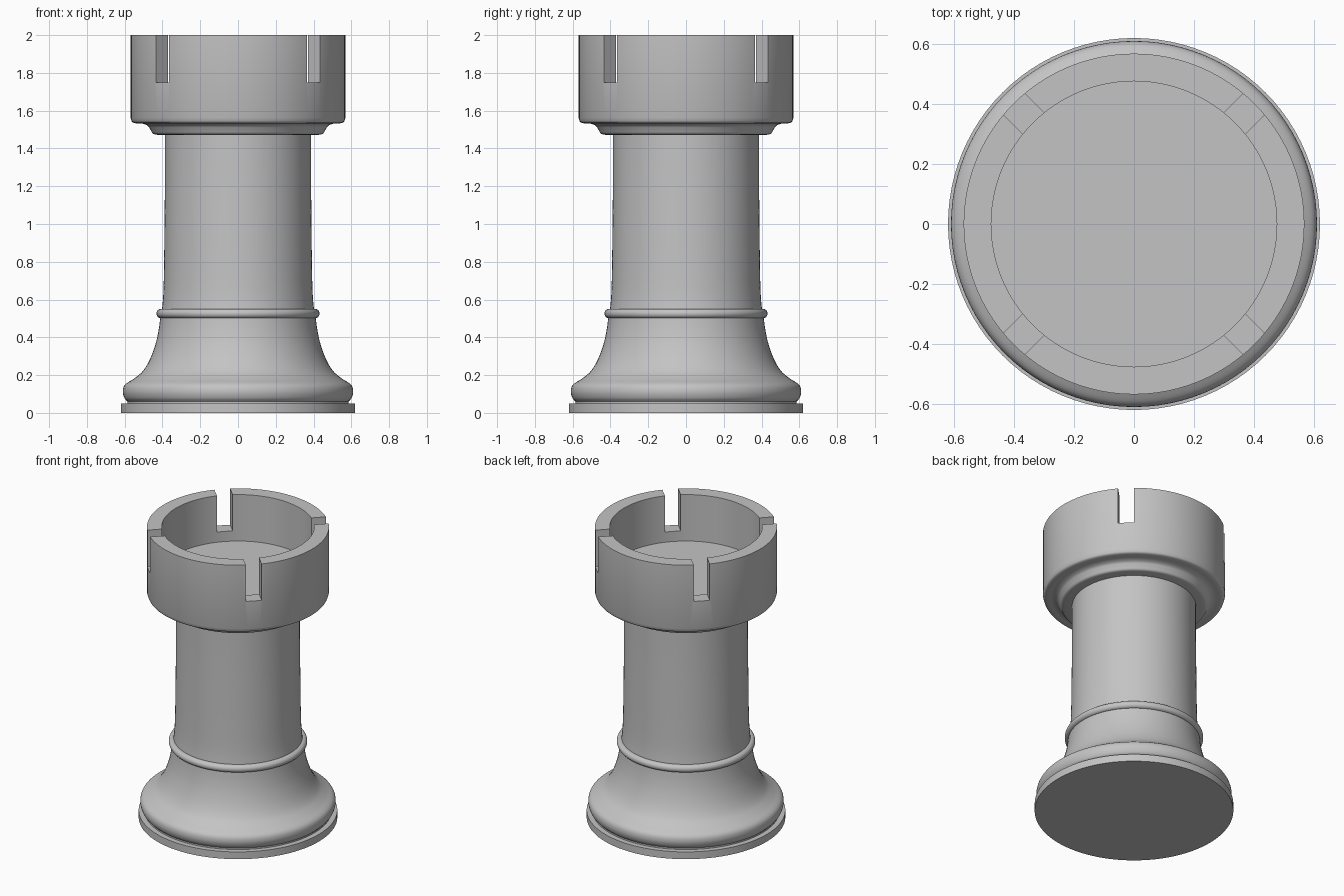
import bpy
import bmesh
import math
from mathutils import Vector

SEGMENTS = 96

cube = bpy.data.objects.get("Cube")
if cube:
    bpy.data.objects.remove(cube, do_unlink=True)

# One plain grey for the whole piece
grey = bpy.data.materials.new("plain_grey")
grey.use_nodes = True
colour = (0.55, 0.55, 0.55, 1)
grey.diffuse_color = colour
grey.node_tree.nodes["Principled BSDF"].inputs["Base Color"].default_value = colour


def curve_through(points, steps=5):
    """Smooth curve through (radius, height) points."""
    pts = [Vector(p) for p in points]
    pts = [2 * pts[0] - pts[1]] + pts + [2 * pts[-1] - pts[-2]]
    out = []
    for a, b, c, d in zip(pts, pts[1:], pts[2:], pts[3:]):
        for i in range(steps):
            t = i / steps
            out.append(0.5 * (2 * b + (c - a) * t + (2 * a - 5 * b + 4 * c - d) * t**2
                              + (3 * b - a - 3 * c + d) * t**3))
    return [tuple(p) for p in out] + [tuple(points[-1])]


def lathe(name, profile):
    """Turn a profile round the z axis, closing it onto the axis."""
    profile = [(0, profile[0][1])] + list(profile)
    if profile[-1][0] > 0:
        profile.append((0, profile[-1][1]))
    bm = bmesh.new()
    verts = [bm.verts.new((r, 0, z)) for r, z in profile]
    edges = [bm.edges.new(pair) for pair in zip(verts, verts[1:])]
    bmesh.ops.spin(bm, geom=verts + edges, cent=(0, 0, 0), axis=(0, 0, 1),
                   angle=math.tau, steps=SEGMENTS)
    bmesh.ops.remove_doubles(bm, verts=bm.verts, dist=0.0001)
    bmesh.ops.recalc_face_normals(bm, faces=bm.faces)
    mesh = bpy.data.meshes.new(name)
    bm.to_mesh(mesh)
    bm.free()
    mesh.materials.append(grey)
    obj = bpy.data.objects.new(name, mesh)
    bpy.context.collection.objects.link(obj)
    return obj


def make_active(obj):
    bpy.ops.object.select_all(action="DESELECT")
    obj.select_set(True)
    bpy.context.view_layer.objects.active = obj


# Flat foot and the flared base above it
foot = lathe("foot", [(0.62, 0), (0.62, 0.05)])
base = lathe("flared_base", [(0.585, 0.04)] + curve_through([
    (0.585, 0.06), (0.602, 0.08), (0.61, 0.115), (0.598, 0.15), (0.55, 0.182),
    (0.505, 0.22), (0.468, 0.28), (0.438, 0.36), (0.42, 0.44), (0.41, 0.52)]))

# Rounded bead round the foot of the column
bead_arc = [(0.408 + 0.024 * math.cos(a), 0.526 + 0.025 * math.sin(a))
            for a in (math.pi * (i / 12 - 0.5) for i in range(13))]
bead = lathe("bead_ring", bead_arc)

# Column, slightly flared at its lower end
column = lathe("column", curve_through([
    (0.404, 0.53), (0.396, 0.62), (0.392, 0.75), (0.389, 1.0), (0.387, 1.25),
    (0.387, 1.5)]))

# Hollow crown with a moulded underside
crown = lathe("crown", curve_through([
    (0.425, 1.472), (0.45, 1.478), (0.464, 1.5), (0.478, 1.52), (0.505, 1.531),
    (0.54, 1.533), (0.56, 1.54), (0.568, 1.56)])
    + [(0.568, 2.0), (0.476, 2.0), (0.476, 1.68)])

# Four slots cut through the crown wall on the diagonals
for side in (1, -1):
    bpy.ops.mesh.primitive_cube_add(size=1, location=(0, 0, 1.95),
                                    rotation=(0, 0, side * math.pi / 4))
    cutter = bpy.context.object
    cutter.name = "slot_cutter"
    cutter.scale = (2, 0.1, 0.4)
    cutter.hide_render = True
    cut = crown.modifiers.new("slots", "BOOLEAN")
    cut.operation = "DIFFERENCE"
    cut.solver = "EXACT"
    cut.object = cutter
    make_active(crown)
    bpy.ops.object.modifier_apply(modifier=cut.name)
    bpy.data.objects.remove(cutter, do_unlink=True)

# Smooth turned surfaces with crisp corners
for part in (foot, base, bead, column, crown):
    make_active(part)
    bpy.ops.object.shade_smooth_by_angle(angle=math.radians(35))
